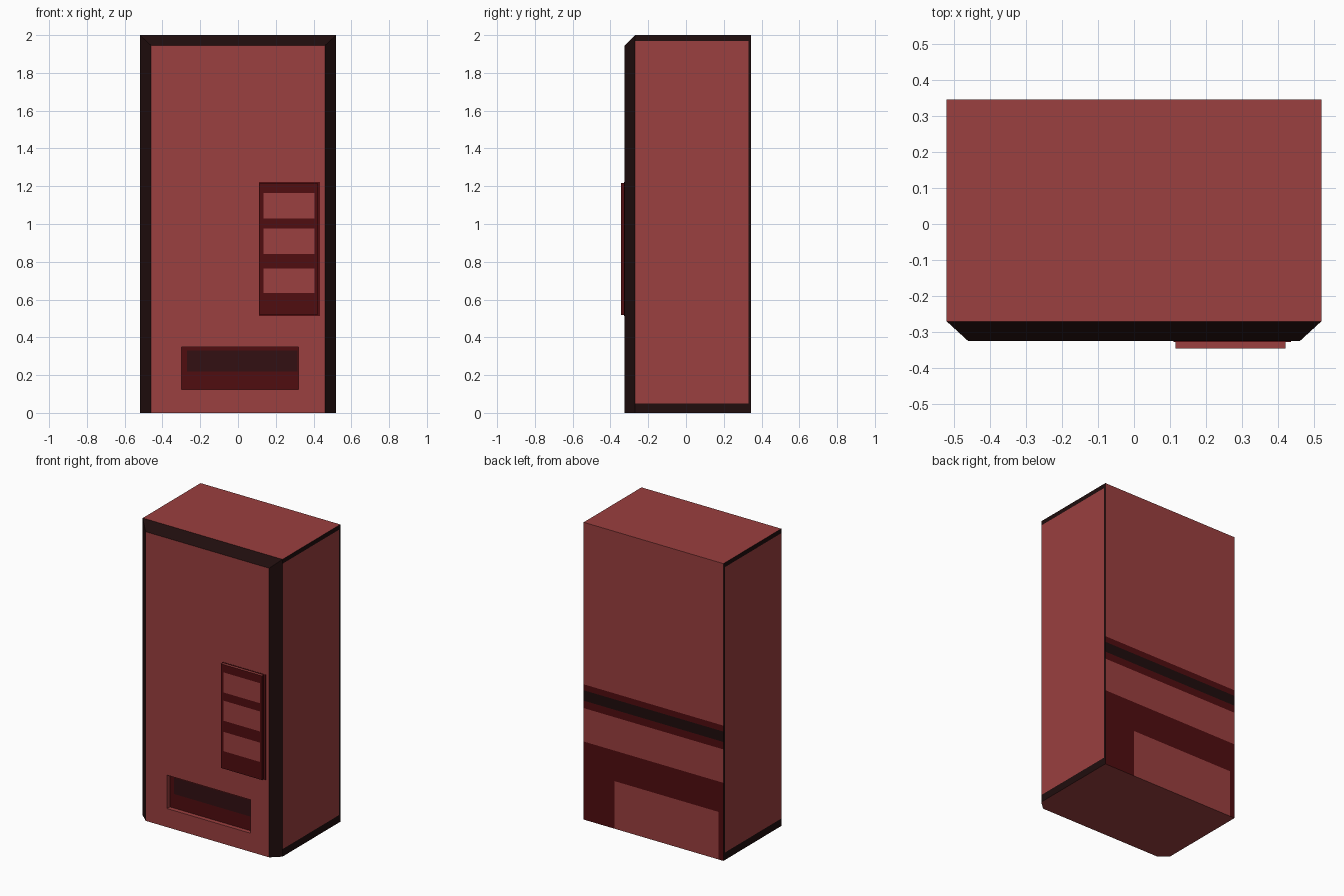
import bpy, bmesh

if "Cube" in bpy.data.objects:
    bpy.data.objects.remove(bpy.data.objects["Cube"])


def material(name, colour):
    m = bpy.data.materials.new(name)
    m.diffuse_color = (*colour, 1)
    m.use_nodes = True
    m.node_tree.nodes["Principled BSDF"].inputs["Base Color"].default_value = m.diffuse_color
    return m


MATS = [material("red", (0.325, 0.050, 0.050)),
        material("dark red", (0.080, 0.004, 0.005)),
        material("near black", (0.014, 0.004, 0.004)),
        material("deep maroon", (0.032, 0.005, 0.006))]
RED, DARK, BLACK, MAROON = range(4)


def loft(rings):
    """Closed solid through rings of (y, x0, x1, z0, z1)."""
    bm = bmesh.new()
    loops = [[bm.verts.new(p) for p in ((a, y, c), (b, y, c), (b, y, d), (a, y, d))]
             for y, a, b, c, d in rings]
    for r, s in zip(loops, loops[1:]):
        for i in range(4):
            bm.faces.new((r[i], r[(i + 1) % 4], s[(i + 1) % 4], s[i]))
    bm.faces.new(loops[0])
    bm.faces.new(loops[-1])
    bmesh.ops.recalc_face_normals(bm, faces=bm.faces)
    return bm


def cut(bm, axis, values, normal_test):
    """Slice the faces that pass the test with planes across one axis."""
    for v in values:
        co, no = [0, 0, 0], [0, 0, 0]
        co[axis], no[axis] = v, 1
        faces = [f for f in bm.faces if normal_test(f.normal)]
        geom = faces + list({e for f in faces for e in f.edges}) + \
            list({w for f in faces for w in f.verts})
        bmesh.ops.bisect_plane(bm, geom=geom, dist=1e-5, plane_co=co, plane_no=no)


def finish(bm, name, rule):
    bm.normal_update()
    for f in bm.faces:
        f.material_index = rule(f.calc_center_median(), f.normal)
    me = bpy.data.meshes.new(name)
    bm.to_mesh(me)
    bm.free()
    for m in MATS:
        me.materials.append(m)
    ob = bpy.data.objects.new(name, me)
    bpy.context.collection.objects.link(ob)


def inside(v, lo, hi):
    return lo < v < hi


def front(n):
    return n.y < -0.9


def back(n):
    return n.y > 0.9


def side(n):
    return abs(n.x) > 0.9


# Cabinet with bevelled front edges
FRONT = -0.325
body = loft([(FRONT, -0.46, 0.46, 0, 1.945),
             (-0.27, -0.52, 0.52, 0, 2),
             (0.345, -0.52, 0.52, 0, 2)])
cut(body, 0, (-0.30, -0.27, 0.315, 0.32), front)
cut(body, 2, (0.125, 0.22, 0.33, 0.35), front)
cut(body, 0, (-0.485, 0.29), back)
cut(body, 2, (0.32, 0.525, 0.75, 0.80, 0.87, 0.91), back)
cut(body, 1, (0.33,), side)
cut(body, 2, (0.05, 1.97), side)

# Dispensing slot pushed into the front
slot = [f for f in body.faces if front(f.normal)
        and inside(f.calc_center_median().x, -0.30, 0.32)
        and inside(f.calc_center_median().z, 0.125, 0.35)]
new = bmesh.ops.extrude_face_region(body, geom=slot)["geom"]
bmesh.ops.translate(body, vec=(0, 0.03, 0),
                    verts=[v for v in new if isinstance(v, bmesh.types.BMVert)])
bmesh.ops.delete(body, geom=[f for f in slot if f.is_valid], context='FACES')
bmesh.ops.recalc_face_normals(body, faces=body.faces)


def body_colour(c, n):
    in_slot = inside(c.x, -0.301, 0.321) and inside(c.z, 0.12, 0.36) and c.y < -0.28
    if in_slot:
        if n.z > 0.9 or n.x > 0.9:
            return RED
        if front(n) and inside(c.x, -0.27, 0.315) and inside(c.z, 0.22, 0.33):
            return MAROON
        return DARK
    if front(n) or abs(n.z) > 0.9:
        return RED
    if back(n):
        if c.z < 0.525:
            return RED if c.z < 0.32 and inside(c.x, -0.485, 0.29) else DARK
        if inside(c.z, 0.80, 0.87):
            return BLACK
        return DARK if inside(c.z, 0.75, 0.91) else RED
    if side(n) and c.y < 0.33 and inside(c.z, 0.05, 1.97):
        return RED
    return BLACK


finish(body, "cabinet", body_colour)

# Raised button panel with three painted buttons
BUTTONS = ((0.635, 0.765), (0.84, 0.975), (1.03, 1.165))
panel = loft([(-0.345, 0.115, 0.42, 0.517, 1.218),
              (-0.32, 0.115, 0.42, 0.517, 1.218)])
cut(panel, 0, (0.135, 0.405), front)
cut(panel, 2, [z for b in BUTTONS for z in b], front)


def panel_colour(c, n):
    if n.z > 0.9:
        return RED
    button = any(inside(c.z, *b) for b in BUTTONS)
    return RED if front(n) and button and inside(c.x, 0.135, 0.405) else DARK


finish(panel, "button_panel", panel_colour)

# Thin painted border behind the panel
border = loft([(FRONT - 0.002, 0.11, 0.435, 0.513, 1.222),
               (FRONT + 0.002, 0.11, 0.435, 0.513, 1.222)])
finish(border, "panel_border", lambda c, n: DARK)
